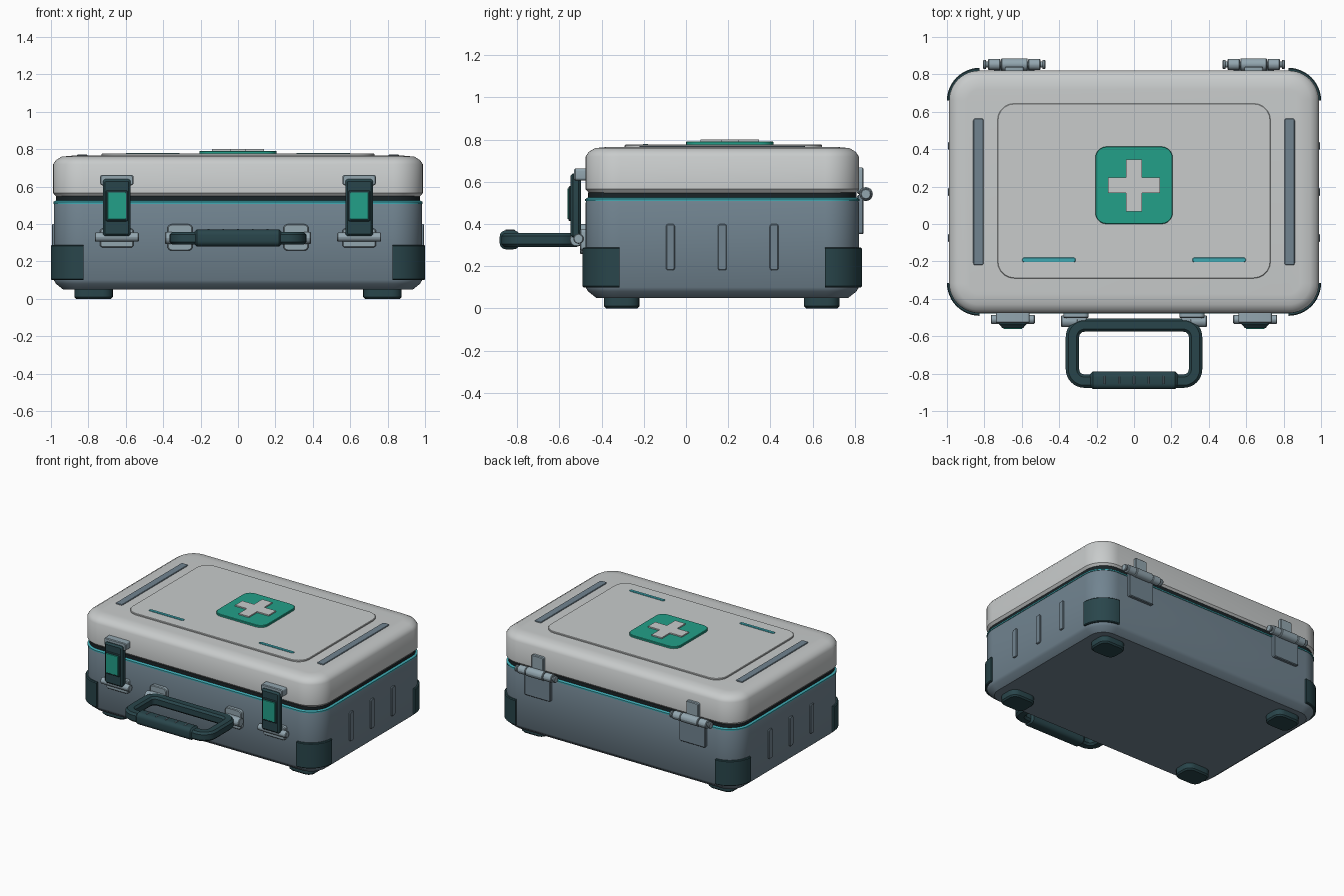
import bpy, bmesh
from math import sin, cos, pi

if "Cube" in bpy.data.objects:
    bpy.data.objects.remove(bpy.data.objects["Cube"], do_unlink=True)


def material(name, rgb):
    m = bpy.data.materials.new(name)
    m.use_nodes = True
    m.diffuse_color = (*rgb, 1)
    bsdf = m.node_tree.nodes["Principled BSDF"]
    bsdf.inputs["Base Color"].default_value = (*rgb, 1)
    bsdf.inputs["Roughness"].default_value = 0.6
    return m


SHELL = material("pale grey shell", (0.58, 0.60, 0.60))
SLATE = material("slate blue", (0.165, 0.23, 0.28))
DARK = material("dark teal rubber", (0.022, 0.06, 0.07))
GREEN = material("green", (0.016, 0.35, 0.25))
CYAN = material("cyan trim", (0.05, 0.40, 0.45))
METAL = material("light steel", (0.29, 0.38, 0.43))
SEAL = material("black seal", (0.01, 0.017, 0.02))

MID = 0.172            # middle of the case along y
HX, HY, RAD = 0.985, 0.648, 0.16

# Local (u, v, depth) to world axes
AXES = {"z": lambda u, v, w: (u, v, w),
        "y": lambda u, v, w: (u, w, v),
        "x": lambda u, v, w: (w, u, v)}


def finish(name, bm, mat, angle=0.6):
    bmesh.ops.recalc_face_normals(bm, faces=bm.faces[:])
    mesh = bpy.data.meshes.new(name)
    bm.to_mesh(mesh)
    bm.free()
    mesh.materials.append(mat)
    ob = bpy.data.objects.new(name, mesh)
    bpy.context.collection.objects.link(ob)
    bpy.ops.object.select_all(action="DESELECT")
    bpy.context.view_layer.objects.active = ob
    ob.select_set(True)
    bpy.ops.object.shade_smooth_by_angle(angle=angle)
    return ob


def outline(hx, hy, r, seg):
    """Points of a rounded rectangle."""
    pts = []
    for k, (sx, sy) in enumerate([(1, 1), (-1, 1), (-1, -1), (1, -1)]):
        for i in range(seg + 1):
            a = (k + i / seg) * pi / 2
            pts.append((sx * (hx - r) + r * cos(a), sy * (hy - r) + r * sin(a)))
    return pts


def loft(name, loc, hx, hy, r, profile, mat, axis="z", ring=False, seg=8):
    """Sweep (inset, depth) pairs around a rounded rectangle."""
    bm = bmesh.new()
    to_world = AXES[axis]
    loops = []
    for inset, w in profile:
        pts = outline(hx - inset, hy - inset, max(r - inset, 0.003), seg)
        loop = []
        for u, v in pts:
            p = to_world(u, v, w)
            loop.append(bm.verts.new([p[i] + loc[i] for i in range(3)]))
        loops.append(loop)
    pairs = list(zip(loops, loops[1:]))
    if ring:
        pairs.append((loops[-1], loops[0]))
    else:
        bm.faces.new(loops[0])
        bm.faces.new(loops[-1])
    for a, b in pairs:
        for i in range(len(a)):
            j = (i + 1) % len(a)
            bm.faces.new((a[i], a[j], b[j], b[i]))
    return finish(name, bm, mat)


def slab(name, loc, w, h, depth, r, mat, axis="z", edge=0.005):
    """Rounded plate centred on loc, with softened rims."""
    d, e = depth / 2, min(edge, depth / 3)
    profile = [(e, -d), (0, e - d), (0, d - e), (e, d)]
    return loft(name, loc, w / 2, h / 2, r, profile, mat, axis, seg=5)


def rod(name, loc, radius, length, mat):
    """Cylinder lying along x."""
    return slab(name, loc, 2 * radius, 2 * radius, length, radius, mat, "x", 0.004)


# Case base and lid
loft("case_base", (0, MID, 0), HX, HY, RAD,
     [(0.05, 0.05), (0.012, 0.08), (0, 0.1), (0, 0.5), (0.008, 0.522)], SLATE, seg=12)
loft("case_lid", (0, MID, 0), HX + 0.003, HY, RAD,
     [(0.02, 0.542), (0, 0.565), (0, 0.72), (0.015, 0.742), (0.045, 0.76), (0.1, 0.765)],
     SHELL, seg=12)
loft("rim_seal", (0, MID, 0), HX, HY, RAD, [(0.012, 0.515), (0.012, 0.55)], SEAL, seg=12)
loft("rim_trim", (0, MID, 0), HX, HY, RAD, [(-0.002, 0.508), (-0.002, 0.518), (0.01, 0.525)],
     CYAN, seg=12)

# Lid top details
slab("lid_panel", (0, 0.177, 0.767), 1.46, 0.935, 0.018, 0.09, SHELL, edge=0.003)
slab("badge", (0, 0.207, 0.78), 0.414, 0.414, 0.022, 0.06, GREEN, edge=0.003)

# Badge cross
bm = bmesh.new()
a, b = 0.042, 0.139
quarter = [(b, -a), (b, a), (a, a)]
corners = []
for k in range(4):
    c, s = round(cos(k * pi / 2)), round(sin(k * pi / 2))
    corners += [(x * c - y * s, x * s + y * c) for x, y in quarter]
base = bm.faces.new([bm.verts.new((x, y + 0.207, 0.788)) for x, y in corners])
grown = bmesh.ops.extrude_face_region(bm, geom=[base])["geom"]
bmesh.ops.translate(bm, vec=(0, 0, 0.012),
                    verts=[g for g in grown if isinstance(g, bmesh.types.BMVert)])
finish("badge_cross", bm, SHELL)


def corner_guard(name, sx, sy):
    """Curved shell hugging one vertical corner."""
    bm = bmesh.new()
    cx, cy = sx * (HX - RAD), MID + sy * (HY - RAD)
    rows = []
    for r, z in [(0.15, 0.1), (0.17, 0.1), (0.175, 0.105),
                 (0.175, 0.283), (0.17, 0.288), (0.15, 0.288)]:
        rows.append([bm.verts.new((cx + sx * r * cos(t * pi / 24),
                                   cy + sy * r * sin(t * pi / 24), z)) for t in range(13)])
    for p, q in zip(rows, rows[1:] + rows[:1]):
        for i in range(12):
            bm.faces.new((p[i], p[i + 1], q[i + 1], q[i]))
    for end in (0, -1):
        bm.faces.new([row[end] for row in rows])
    finish(name, bm, DARK)


for side, sx in (("left", 1), ("right", -1)):
    # Lid rails and trim strips
    slab(f"lid_rail_{side}", (sx * 0.832, 0.172, 0.764), 0.055, 0.785, 0.014, 0.012, SLATE, edge=0.003)
    slab(f"lid_strip_{side}", (sx * 0.455, -0.192, 0.776), 0.285, 0.024, 0.009, 0.01, CYAN, edge=0.002)

    # Corner guards and feet
    for end, sy, fy in (("front", -1, -0.305), ("back", 1, 0.643)):
        corner_guard(f"corner_guard_{end}_{side}", sx, sy)
        slab(f"foot_{end}_{side}", (sx * 0.772, fy, 0.03), 0.205, 0.168, 0.06, 0.055, DARK, edge=0.01)

    # Side ribs
    for n in range(3):
        slab(f"side_rib_{side}_{n + 1}", (sx * 0.985, MID + (n - 1) * 0.246, 0.29),
             0.042, 0.22, 0.02, 0.012, SLATE, "x", 0.004)

    # Latch: keeper, lower mount, lever and coloured pane
    x = sx * 0.648
    slab(f"latch_keeper_{side}", (x, -0.5, 0.635), 0.178, 0.056, 0.06, 0.012, METAL, "y")
    slab(f"latch_mount_{side}", (x, -0.485, 0.325), 0.18, 0.1, 0.036, 0.014, METAL, "y")
    rod(f"latch_pin_{side}", (x, -0.51, 0.33), 0.024, 0.235, METAL)
    slab(f"latch_lever_{side}", (x, -0.523, 0.488), 0.148, 0.305, 0.05, 0.016, DARK, "y", 0.012)
    slab(f"latch_bezel_{side}", (x, -0.55, 0.497), 0.12, 0.165, 0.014, 0.01, DARK, "y", 0.004)
    slab(f"latch_pane_{side}", (x, -0.558, 0.497), 0.1, 0.145, 0.009, 0.004, GREEN, "y", 0.002)

    # Handle mounts
    slab(f"handle_mount_{side}", (sx * 0.31, -0.487, 0.328), 0.135, 0.142, 0.032, 0.025, METAL, "y")
    slab(f"handle_lug_{side}", (sx * 0.31, -0.505, 0.325), 0.12, 0.06, 0.05, 0.015, METAL, "y")
    rod(f"handle_pivot_{side}", (sx * 0.345, -0.52, 0.325), 0.032, 0.09, METAL)

    # Hinge: two leaves, barrel knuckles and pin
    x = sx * 0.64
    slab(f"hinge_upper_leaf_{side}", (x, 0.827, 0.605), 0.1, 0.125, 0.03, 0.012, METAL, "y")
    slab(f"hinge_lower_leaf_{side}", (x, 0.827, 0.445), 0.215, 0.185, 0.03, 0.012, SLATE, "y")
    rod(f"hinge_barrel_{side}", (x, 0.853, 0.542), 0.033, 0.142, METAL)
    rod(f"hinge_pin_{side}", (x, 0.853, 0.542), 0.016, 0.33, METAL)
    for s in (-1, 1):
        rod(f"hinge_knuckle_{side}_{s}", (x + s * 0.107, 0.853, 0.542), 0.03, 0.066, METAL)
        rod(f"hinge_knob_{side}_{s}", (x + s * 0.158, 0.853, 0.542), 0.025, 0.016, METAL)

# Carry handle: closed loop, thicker grip and grip ridges
loft("handle_loop", (0, -0.69, 0.324), 0.365, 0.186, 0.1,
     [(0.014, -0.034), (0, -0.02), (0, 0.02), (0.014, 0.034),
      (0.058, 0.034), (0.072, 0.02), (0.072, -0.02), (0.058, -0.034)], DARK, ring=True)
slab("handle_grip", (0, -0.836, 0.325), 0.095, 0.09, 0.47, 0.03, DARK, "x", 0.015)
for n in range(5):
    slab(f"grip_ridge_{n + 1}", ((n - 2) * 0.079, -0.834, 0.37), 0.009, 0.045, 0.008, 0.003, SLATE, edge=0.002)
